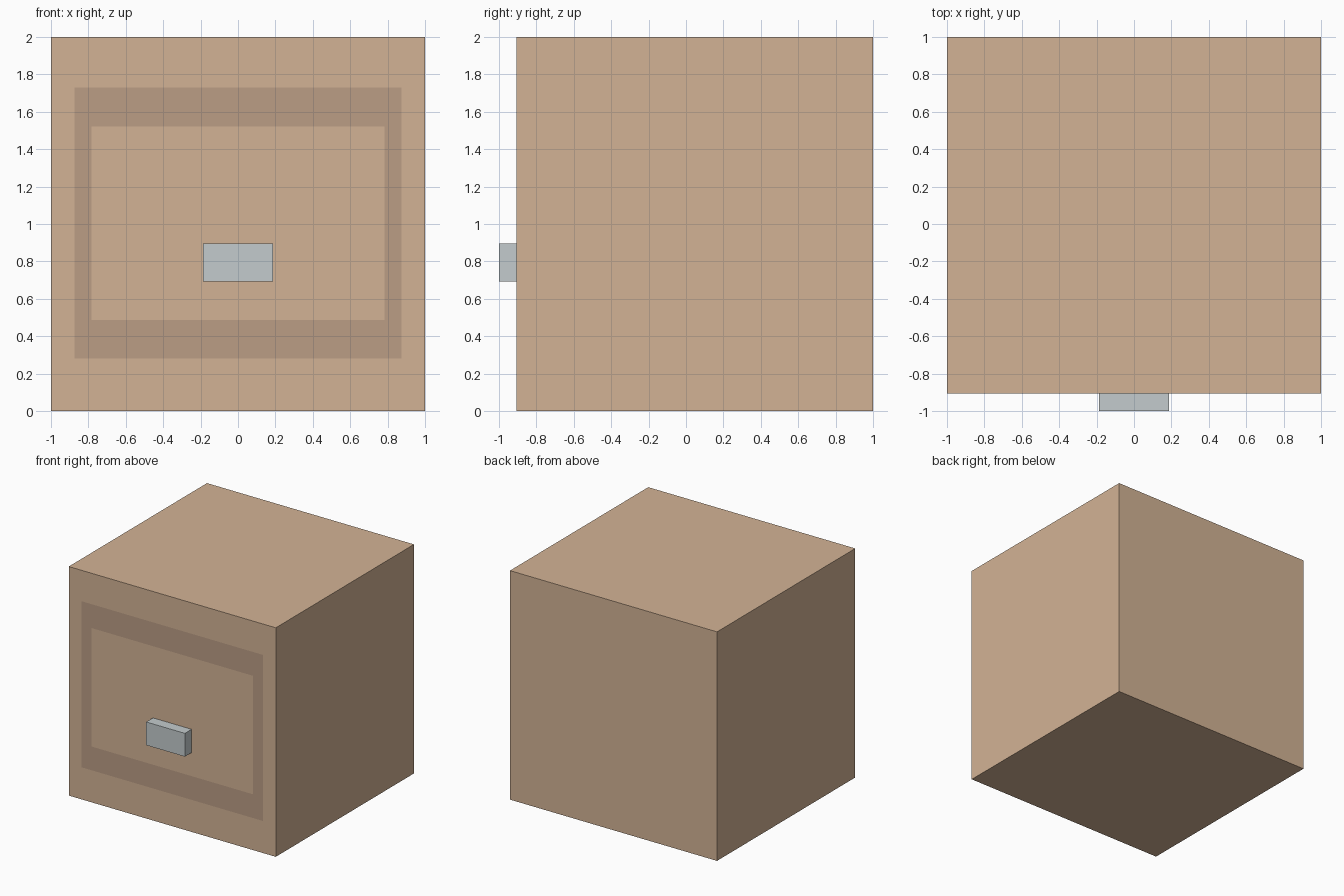
import bpy, bmesh
from mathutils import Vector

if "Cube" in bpy.data.objects:
    bpy.data.objects.remove(bpy.data.objects["Cube"])


def material(name, rgb):
    mat = bpy.data.materials.new(name)
    mat.diffuse_color = (*rgb, 1)
    mat.use_nodes = True
    mat.node_tree.nodes["Principled BSDF"].inputs["Base Color"].default_value = mat.diffuse_color
    return mat


def box(name, lo, hi, mats, detail=None):
    bm = bmesh.new()
    bmesh.ops.create_cube(bm, size=1)
    lo, hi = Vector(lo), Vector(hi)
    for v in bm.verts:
        v.co = [lo[i] + (v.co[i] + 0.5) * (hi[i] - lo[i]) for i in range(3)]
    if detail:
        detail(bm)
    mesh = bpy.data.meshes.new(name)
    bm.to_mesh(mesh)
    bm.free()
    for m in mats:
        mesh.materials.append(m)
    obj = bpy.data.objects.new(name, mesh)
    bpy.context.collection.objects.link(obj)
    return obj


def drawer_outline(bm):
    # Nested flush rectangles on the front face; the band between is darker
    bm.normal_update()
    front = min(bm.faces, key=lambda f: f.normal.y)
    for half_x, z0, z1, mat in ((0.875, 0.28, 1.73, 0), (0.782, 0.487, 1.522, 1)):
        ring = bmesh.ops.inset_individual(bm, faces=[front], thickness=0.05)["faces"]
        for f in ring:
            f.material_index = mat
        mid_z = front.calc_center_median().z
        for v in front.verts:
            v.co.x = half_x if v.co.x > 0 else -half_x
            v.co.z = z1 if v.co.z > mid_z else z0
    front.material_index = 0


wood = material("wood", (0.65, 0.45, 0.30))
dark_wood = material("dark_wood", (0.50, 0.34, 0.235))
metal = material("metal", (0.55, 0.60, 0.61))

# Cabinet body with its drawer outline
box("cabinet_body", (-1, -0.907, 0), (1, 1, 2), [wood, dark_wood], drawer_outline)
# Drawer handle
box("handle", (-0.187, -1, 0.693), (0.187, -0.907, 0.896), [metal])
